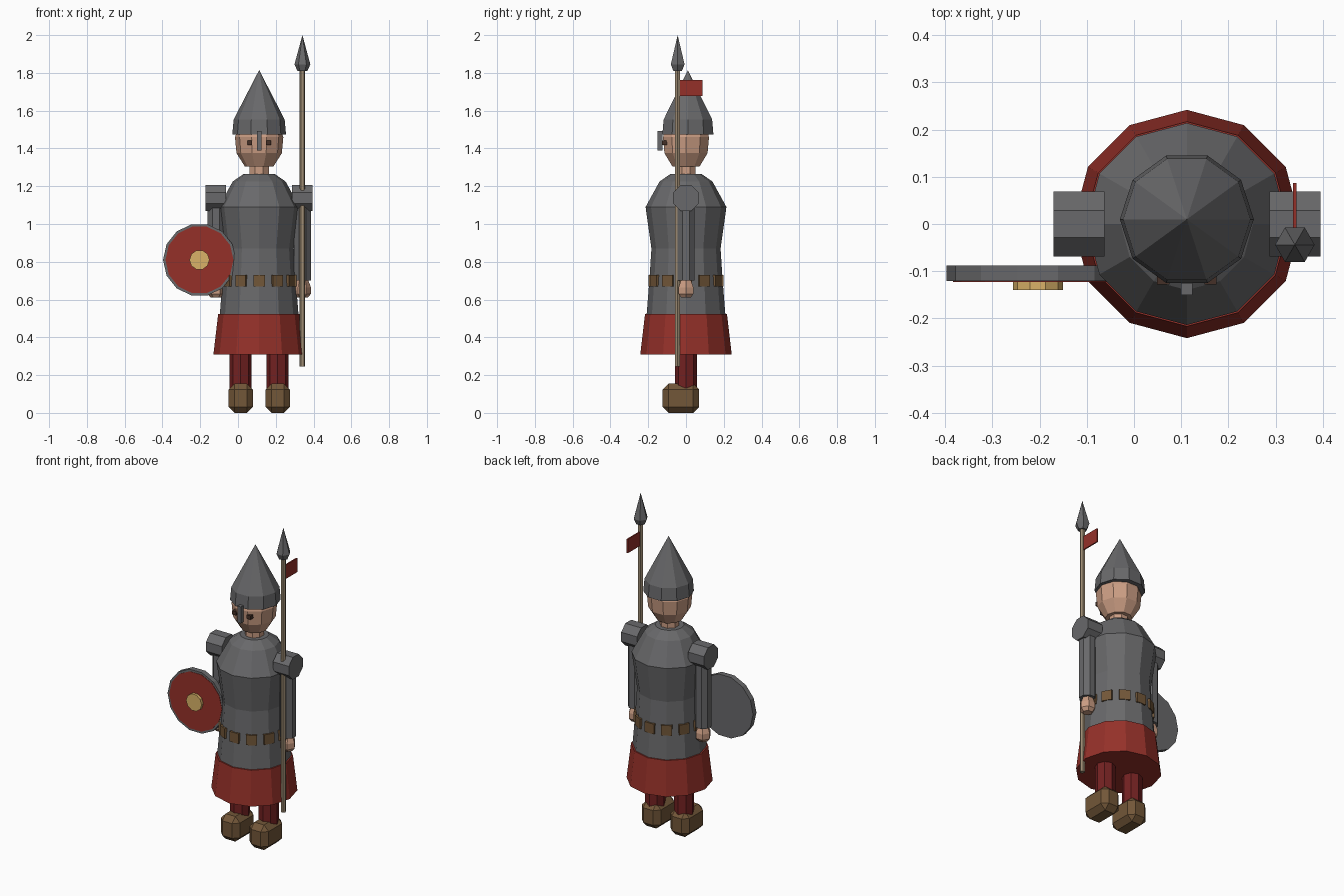
import bpy, bmesh, math
from mathutils import Matrix, Vector

if "Cube" in bpy.data.objects:
    bpy.data.objects.remove(bpy.data.objects["Cube"])

CX = 0.112  # body axis; the shield pushes the figure off centre


def material(name, rgb):
    m = bpy.data.materials.new(name)
    m.diffuse_color = (*rgb, 1)
    m.use_nodes = True
    m.node_tree.nodes["Principled BSDF"].inputs["Base Color"].default_value = m.diffuse_color
    return m


STEEL = material("steel", (0.14, 0.14, 0.145))
RED = material("red_cloth", (0.30, 0.03, 0.022))
DARK_RED = material("dark_red_cloth", (0.17, 0.015, 0.015))
SKIN = material("skin", (0.60, 0.34, 0.23))
LEATHER = material("leather", (0.17, 0.095, 0.04))
WOOD = material("wood", (0.34, 0.26, 0.17))
GOLD = material("gold", (0.70, 0.45, 0.14))
DARK = material("dark", (0.06, 0.03, 0.02))


def add_object(name, bm, mat):
    bmesh.ops.recalc_face_normals(bm, faces=bm.faces[:])
    me = bpy.data.meshes.new(name)
    bm.to_mesh(me)
    bm.free()
    me.materials.append(mat)
    ob = bpy.data.objects.new(name, me)
    bpy.context.collection.objects.link(ob)
    return ob


def lathe(name, profile, sides, mat, loc=(0, 0, 0), axis="Z", phase=0.0):
    """Closed solid from (radius, height) points turned about an axis."""
    bm = bmesh.new()
    turn = {"Z": Matrix(),
            "X": Matrix.Rotation(math.pi / 2, 4, "Y"),
            "-Y": Matrix.Rotation(math.pi / 2, 4, "X")}[axis]
    m = Matrix.Translation(loc) @ turn
    rings = []
    for r, h in profile:
        if r == 0:
            rings.append([bm.verts.new(m @ Vector((0, 0, h)))] * sides)
            continue
        ring = []
        for i in range(sides):
            a = phase + math.tau * i / sides
            ring.append(bm.verts.new(m @ Vector((r * math.cos(a), r * math.sin(a), h))))
        rings.append(ring)
    for a, b in zip(rings, rings[1:]):
        for i in range(sides):
            j = (i + 1) % sides
            bm.faces.new(list(dict.fromkeys((a[i], a[j], b[j], b[i]))))
    for ring, (r, _) in ((rings[0], profile[0]), (rings[-1], profile[-1])):
        if r > 0:
            bm.faces.new(ring)
    return add_object(name, bm, mat)


def box(name, lo, hi, mat, bevel=0.0):
    bm = bmesh.new()
    lo, hi = Vector(lo), Vector(hi)
    bmesh.ops.create_cube(bm, size=1, matrix=Matrix.Translation((lo + hi) / 2)
                          @ Matrix.Diagonal((*(hi - lo), 1)))
    if bevel:
        bmesh.ops.bevel(bm, geom=bm.edges[:], offset=bevel, segments=1, affect="EDGES")
    return add_object(name, bm, mat)


# Tunic, skirt and neck
lathe("tunic", [(0.210, 0.50), (0.194, 0.70), (0.183, 0.87), (0.214, 1.09),
                (0.140, 1.225), (0.082, 1.265)], 12, STEEL, (CX, 0, 0))
lathe("skirt", [(0.242, 0.31), (0.217, 0.523)], 12, RED, (CX, 0, 0))
lathe("neck", [(0.055, 1.24), (0.055, 1.33)], 8, SKIN, (CX, 0, 0), phase=math.pi / 8)

# Belt plates around the waist
bm = bmesh.new()
for i in range(12):
    m = (Matrix.Translation((CX, 0, 0.70)) @ Matrix.Rotation(math.tau * i / 12, 4, "Z")
         @ Matrix.Translation((0.188, 0, 0)) @ Matrix.Diagonal((0.022, 0.062, 0.062, 1)))
    bmesh.ops.create_cube(bm, size=1, matrix=m)
add_object("belt", bm, LEATHER)

# Head, eyes and helmet with nose guard
lathe("head", [(0.076, 1.305), (0.120, 1.375), (0.128, 1.46), (0.105, 1.53)],
      10, SKIN, (CX, 0, 0))
lathe("helmet", [(0.142, 1.475), (0.135, 1.553), (0, 1.815)], 10, STEEL, (CX, 0.01, 0))
box("nose_guard", (CX - 0.012, -0.15, 1.39), (CX + 0.012, -0.125, 1.492), STEEL)

# Limbs on both sides
for side, s in (("left", -1), ("right", 1)):
    ex = CX + s * 0.05
    box(side + "_eye", (ex - 0.013, -0.128, 1.418), (ex + 0.013, -0.10, 1.442), DARK)
    lx = CX + s * 0.098
    lathe(side + "_leg", [(0.058, 0.10), (0.058, 0.36)], 8, DARK_RED, (lx, 0, 0))
    box(side + "_boot", (lx - 0.065, -0.125, 0), (lx + 0.065, 0.07, 0.155), LEATHER, 0.032)
    ax = CX + s * 0.229
    lathe(side + "_arm", [(0.048, 0.70), (0.048, 1.14)], 8, STEEL, (ax, 0, 0),
          phase=math.pi / 8)
    lathe(side + "_hand", [(0.028, 0.61), (0.045, 0.63), (0.045, 0.665), (0.028, 0.71)],
          6, SKIN, (ax, 0, 0))
    lathe(side + "_shoulder_guard", [(0.074, -0.054), (0.074, 0.054)], 8, STEEL,
          (ax, 0, 1.138), "X", math.pi / 8)

# Round shield with red face and gold boss
shield = (-0.204, 0, 0.81)
lathe("shield_rim", [(0.193, 0.088), (0.193, 0.121)], 14, STEEL, shield, "-Y")
lathe("shield_face", [(0.180, 0.115), (0.180, 0.123)], 14, RED, shield, "-Y")
lathe("shield_boss", [(0.053, 0.118), (0.053, 0.14)], 10, GOLD, shield, "-Y")

# Spear with pennant
spear = (0.341, -0.044, 0)
lathe("spear_shaft", [(0.015, 0.245), (0.015, 1.83)], 6, WOOD, spear)
lathe("spear_head", [(0.026, 1.81), (0.042, 1.845), (0, 2.0)], 6, STEEL, spear)
box("pennant", (0.337, -0.04, 1.677), (0.345, 0.087, 1.763), RED)
